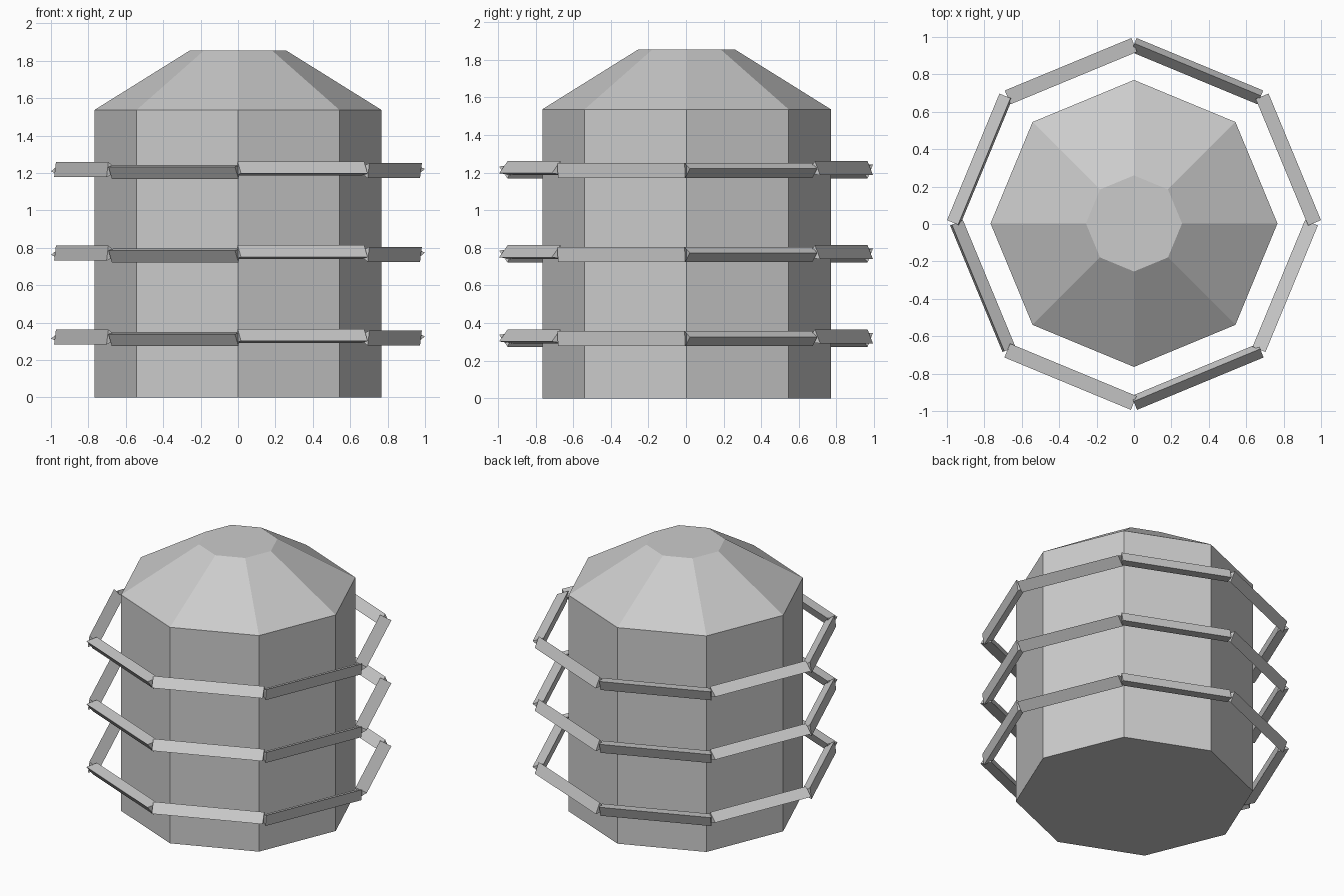
import bpy, bmesh
from math import cos, sin, radians
from mathutils import Vector

if "Cube" in bpy.data.objects:
    bpy.data.objects.remove(bpy.data.objects["Cube"], do_unlink=True)

SIDES = 8
RAIL_RADIUS = 0.957      # distance of the rail corners from the axis
BAR_RADIUS = 0.0465      # circumradius of the triangular bars
SHIFT = Vector((0, 0.003, 0))

grey = bpy.data.materials.new("plain_grey")
grey.use_nodes = True
colour = (0.6, 0.6, 0.6, 1)
grey.diffuse_color = colour
grey.node_tree.nodes["Principled BSDF"].inputs["Base Color"].default_value = colour


def polar(radius, degrees, z=0.0):
    a = radians(degrees)
    return Vector((radius * cos(a), radius * sin(a), z))


def loft(bm, loops):
    """Skin closed loops of points into a capped solid."""
    rows = [[bm.verts.new(p + SHIFT) for p in loop] for loop in loops]
    n = len(rows[0])
    for low, high in zip(rows, rows[1:]):
        for k in range(n):
            j = (k + 1) % n
            bm.faces.new((low[k], low[j], high[j], high[k]))
    bm.faces.new(rows[0][::-1])
    bm.faces.new(rows[-1])


def finish(name, bm):
    bmesh.ops.recalc_face_normals(bm, faces=bm.faces)
    mesh = bpy.data.meshes.new(name)
    bm.to_mesh(mesh)
    bm.free()
    mesh.materials.append(grey)
    obj = bpy.data.objects.new(name, mesh)
    bpy.context.collection.objects.link(obj)


# Octagonal tank with a sloped, flat-topped roof
bm = bmesh.new()
profile = [(0.767, 0), (0.767, 1.537), (0.257, 1.855)]
loft(bm, [[polar(r, i * 360 / SIDES, z) for i in range(SIDES)] for r, z in profile])
finish("tank_body", bm)

# Three rails, each of eight triangular bars that roll from one to the next
for name, height in (("lower", 0.32), ("middle", 0.768), ("upper", 1.215)):
    bm = bmesh.new()
    for i in range(SIDES):
        step = 360 / SIDES
        outward = polar(1, (i + 0.5) * step)
        roll = 7.5 - i * step
        section = []
        for k in range(3):
            a = radians(roll + 120 * k)
            section.append((outward * cos(a) + Vector((0, 0, sin(a)))  ) )
        ends = [polar(RAIL_RADIUS, (i + e) * step, height) for e in (0, 1)]
        loft(bm, [[end + s * BAR_RADIUS for s in section] for end in ends])
    finish(name + "_rail", bm)
